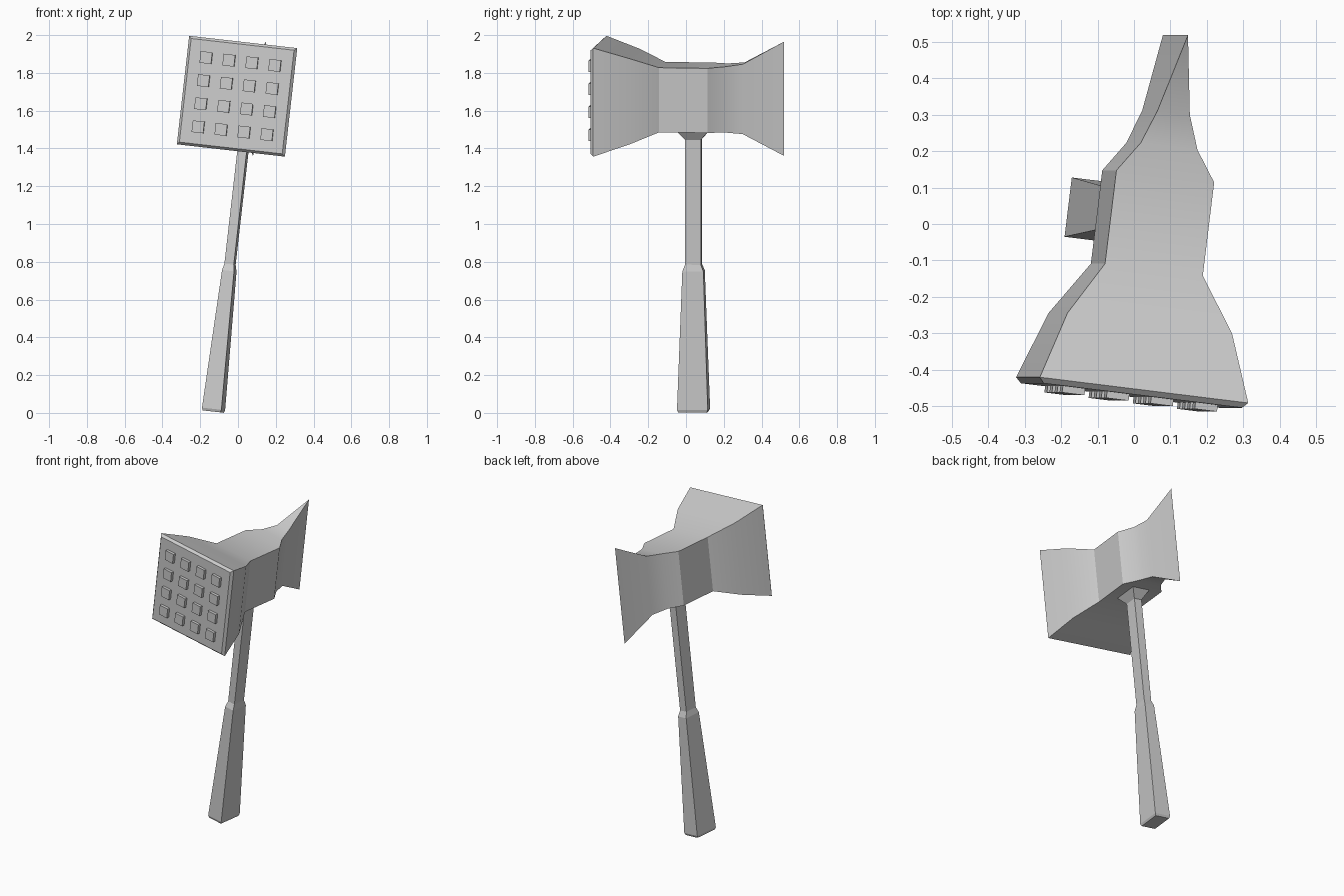
import bpy, bmesh
from math import radians
from mathutils import Matrix, Vector

if "Cube" in bpy.data.objects:
    bpy.data.objects.remove(bpy.data.objects["Cube"])

# Whole tool leans sideways and is turned slightly about its handle
POSE = (Matrix.Translation((-0.131, 0.04, 0.007))
        @ Matrix.Rotation(radians(6.5), 4, 'Y')
        @ Matrix.Rotation(radians(-7), 4, 'Z'))


def finish(name, bm, smooth=False):
    bmesh.ops.remove_doubles(bm, verts=bm.verts, dist=1e-5)
    bmesh.ops.recalc_face_normals(bm, faces=bm.faces)
    bm.transform(POSE)
    me = bpy.data.meshes.new(name)
    bm.to_mesh(me)
    bm.free()
    ob = bpy.data.objects.new(name, me)
    bpy.context.collection.objects.link(ob)
    if smooth:
        bpy.ops.object.select_all(action='DESELECT')
        bpy.context.view_layer.objects.active = ob
        ob.select_set(True)
        bpy.ops.object.shade_smooth_by_angle(angle=radians(30))
    return ob


def loft(name, rings, place, smooth=False):
    """Rectangular sections (position, half a, half b) joined into a solid."""
    bm = bmesh.new()
    loops = [[bm.verts.new(place(t, sa * a, sb * b))
              for sa, sb in ((-1, -1), (1, -1), (1, 1), (-1, 1))]
             for t, a, b in rings]
    for r0, r1 in zip(loops, loops[1:]):
        for i in range(4):
            j = (i + 1) % 4
            bm.faces.new((r0[i], r0[j], r1[j], r1[i]))
    bm.faces.new(loops[0])
    bm.faces.new(loops[-1])
    return finish(name, bm, smooth)


MID = 1.673  # height of the head centre along the handle

# Head: flared hammer face at the front, narrowing to a vertical blade edge
head = [(-0.515, 0.276, 0.276), (-0.50, 0.29, 0.289), (-0.315, 0.229, 0.229),
        (-0.167, 0.136, 0.172), (0.091, 0.136, 0.172), (0.174, 0.079, 0.175),
        (0.267, 0.045, 0.186), (0.482, 0.0, 0.304)]
loft("head", head, lambda t, a, b: Vector((a - 0.003, t, MID + b)), True)

# Handle: thick tapered grip, thin shaft and a flared collar under the head
handle = [(0.0, 0.047, 0.076), (0.014, 0.052, 0.082), (0.75, 0.032, 0.056),
          (0.785, 0.025, 0.042), (1.45, 0.025, 0.042), (1.505, 0.06, 0.088)]
loft("handle", handle, lambda t, a, b: Vector((a, b, t)))

# Grid of square studs on the hammer face
bm = bmesh.new()
for i in range(4):
    for k in range(4):
        pos = Vector(((i - 1.5) * 0.123 - 0.003, -0.522, MID + (k - 1.5) * 0.123))
        bmesh.ops.create_cube(bm, size=1, matrix=Matrix.Translation(pos)
                              @ Matrix.Diagonal((0.062, 0.022, 0.062, 1)))
finish("face_studs", bm)
